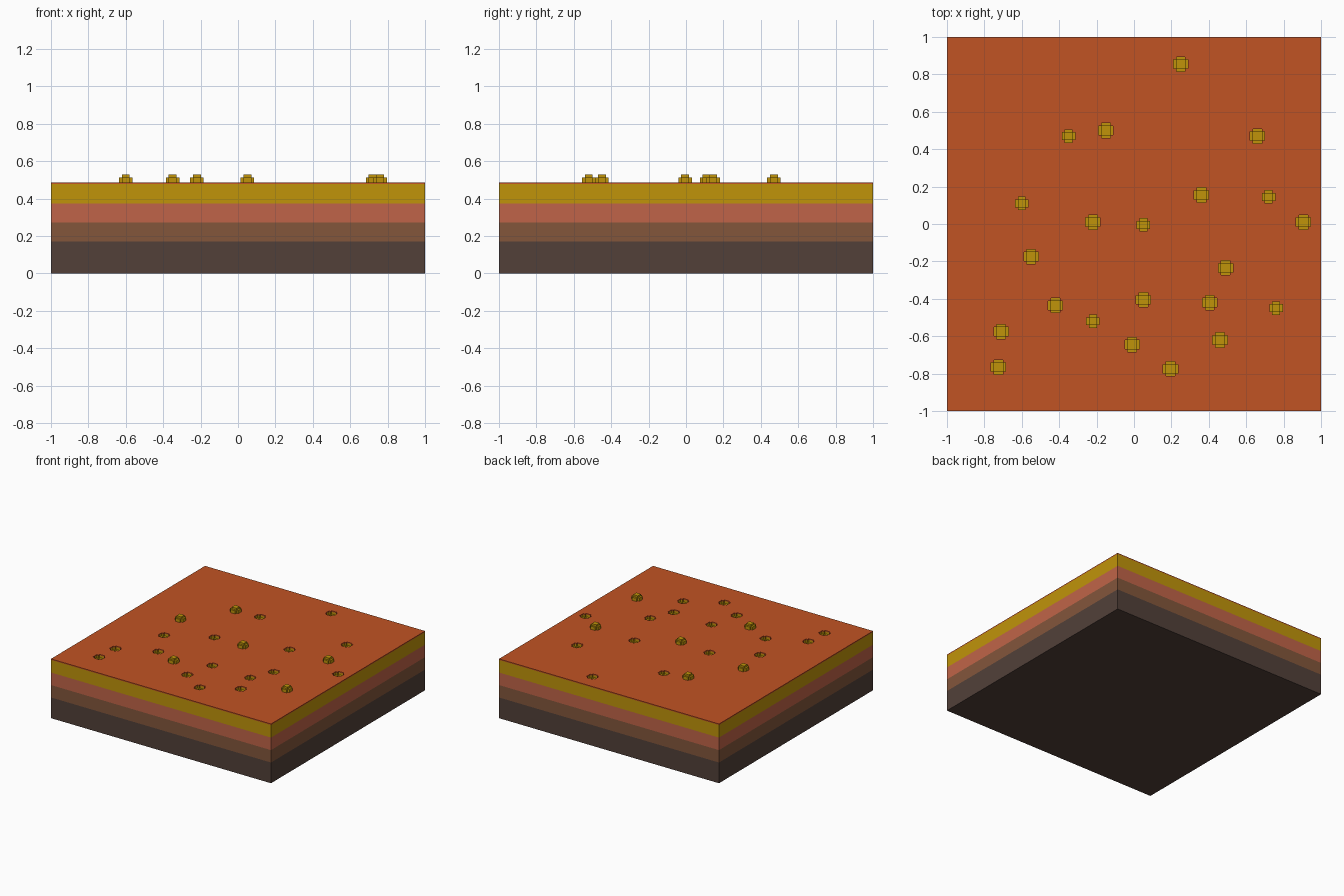
import bpy
import bmesh
from mathutils import Vector

default_cube = bpy.data.objects.get("Cube")
if default_cube:
    bpy.data.objects.remove(default_cube, do_unlink=True)


def srgb(value):
    c = value / 255
    return c / 12.92 if c <= 0.04045 else ((c + 0.055) / 1.055) ** 2.4


def make_material(name, r, g, b):
    mat = bpy.data.materials.new(name)
    mat.use_nodes = True
    colour = (srgb(r), srgb(g), srgb(b), 1)
    mat.diffuse_color = colour
    bsdf = mat.node_tree.nodes["Principled BSDF"]
    bsdf.inputs["Base Color"].default_value = colour
    bsdf.inputs["Roughness"].default_value = 0.9
    return mat


orange = make_material("burnt orange", 193, 83, 35)
mustard = make_material("mustard", 192, 148, 10)
salmon = make_material("salmon", 192, 100, 72)
brown = make_material("brown", 131, 86, 59)
dark = make_material("dark brown", 82, 64, 57)


def add_object(name, bm, mat):
    bmesh.ops.recalc_face_normals(bm, faces=bm.faces)
    mesh = bpy.data.meshes.new(name)
    bm.to_mesh(mesh)
    bm.free()
    mesh.materials.append(mat)
    obj = bpy.data.objects.new(name, mesh)
    bpy.context.collection.objects.link(obj)
    return obj


def slab(name, bottom, top, mat):
    bm = bmesh.new()
    bmesh.ops.create_cube(bm, size=1)
    for v in bm.verts:
        v.co = (v.co.x * 2, v.co.y * 2, top if v.co.z > 0 else bottom)
    return add_object(name, bm, mat)


def blocky_balls(name, points, z, core, reach, mat):
    """Stepped balls: a cube at each point with all six faces pulled out."""
    bm = bmesh.new()
    for x, y in points:
        cube = bmesh.ops.create_cube(bm, size=core * 2)
        bmesh.ops.translate(bm, verts=cube["verts"], vec=Vector((x, y, z)))
    bm.normal_update()
    pulled = bmesh.ops.extrude_discrete_faces(bm, faces=bm.faces[:])["faces"]
    for face in pulled:
        face.normal_update()
        bmesh.ops.translate(bm, verts=face.verts[:],
                            vec=face.normal * (reach - core))
    return add_object(name, bm, mat)


# Stacked ground layers
slab("bedrock_layer", 0, 0.17, dark)
slab("subsoil_layer", 0.17, 0.272, brown)
slab("clay_layer", 0.272, 0.375, salmon)
sand = slab("sand_layer", 0.375, 0.478, mustard)
crust = slab("surface_crust", 0.478, 0.487, orange)

# Small stones standing out of the surface
stone_points = [(-0.6, 0.11), (-0.35, 0.47), (-0.22, -0.52),
                (0.05, -0.005), (0.72, 0.145), (0.76, -0.45)]
blocky_balls("stones", stone_points, 0.492, 0.021, 0.036, mustard)

# Stepped pits sunk through the crust into the sand
pit_points = [(0.25, 0.855), (-0.15, 0.5), (0.66, 0.47), (0.36, 0.155),
              (-0.22, 0.01), (0.905, 0.01), (-0.55, -0.175), (0.49, -0.235),
              (-0.42, -0.435), (0.05, -0.405), (0.405, -0.42),
              (-0.71, -0.575), (-0.01, -0.645), (0.46, -0.62),
              (-0.725, -0.765), (0.195, -0.775)]
cutter = blocky_balls("pit_cutter", pit_points, 0.484, 0.024, 0.039, mustard)
cutter.hide_render = True
cutter.hide_set(True)
for layer in (sand, crust):
    cut = layer.modifiers.new("pits", 'BOOLEAN')
    cut.operation = 'DIFFERENCE'
    cut.solver = 'EXACT'
    cut.object = cutter
